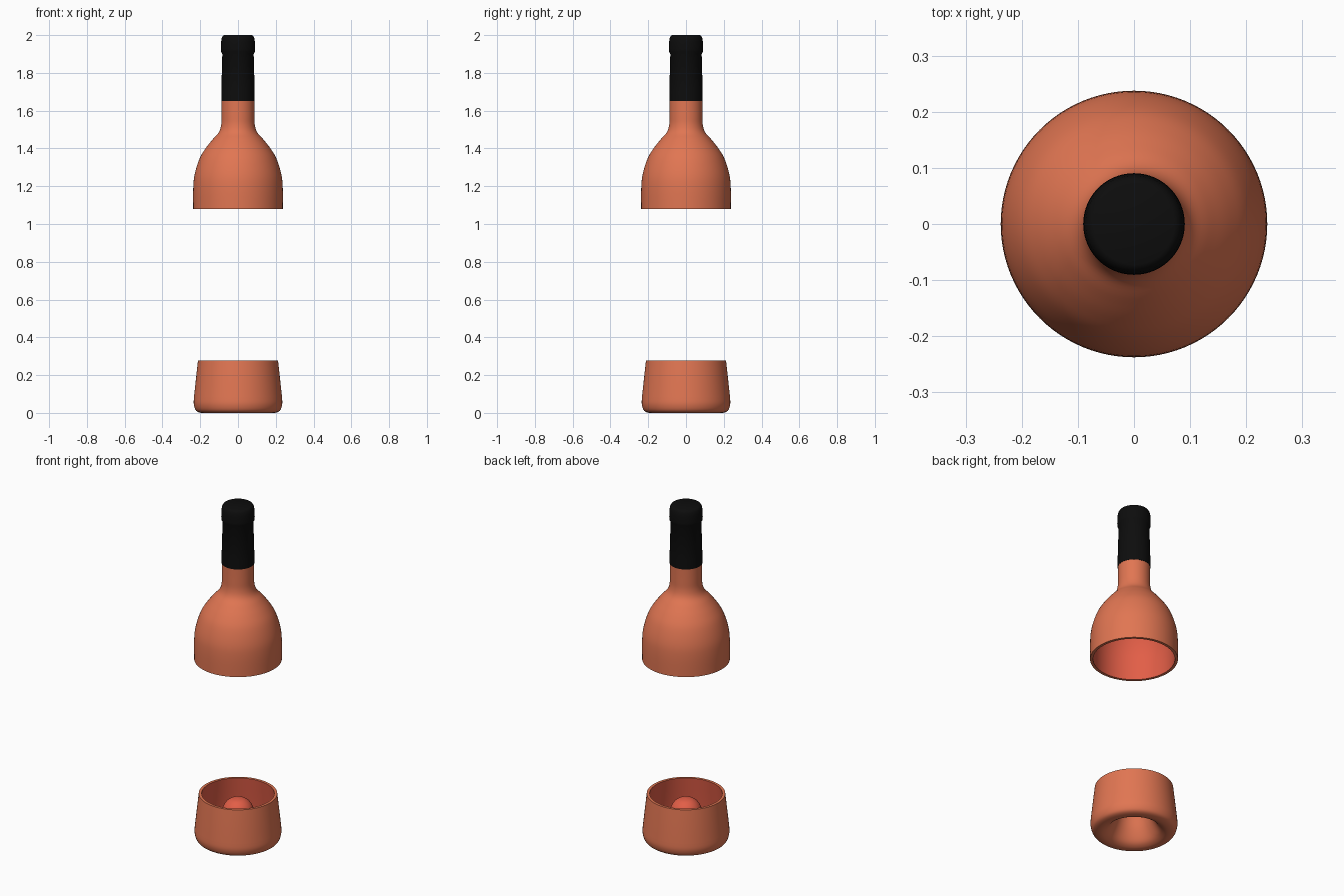
import bpy, math

if "Cube" in bpy.data.objects:
    bpy.data.objects.remove(bpy.data.objects["Cube"])

SEG = 96


def material(name, rgb):
    m = bpy.data.materials.new(name)
    m.diffuse_color = (*rgb, 1)
    m.use_nodes = True
    m.node_tree.nodes["Principled BSDF"].inputs["Base Color"].default_value = m.diffuse_color
    return m


GLASS = material("orange glass", (0.75, 0.18, 0.085))
INNER = material("red inside", (0.76, 0.112, 0.063))
BLACK = material("black foil", (0.004, 0.004, 0.004))


def curve(pts, steps=5):
    """Smooth a (radius, z) profile with a Catmull-Rom spline."""
    out = []
    p = [pts[0]] + pts + [pts[-1]]
    for a, b, c, d in zip(p, p[1:], p[2:], p[3:]):
        for i in range(steps):
            t = i / steps
            out.append(tuple(
                0.5 * (2 * b[k] + (c[k] - a[k]) * t
                       + (2 * a[k] - 5 * b[k] + 4 * c[k] - d[k]) * t * t
                       + (3 * b[k] - a[k] - 3 * c[k] + d[k]) * t ** 3)
                for k in (0, 1)))
    return out + [pts[-1]]


def lathe(name, profile, mat):
    """Turn a profile listed so that its outside lies to the right of travel."""
    verts, rings, faces = [], [], []
    for r, z in profile:
        if r < 1e-4:
            rings.append([len(verts)] * SEG)
            verts.append((0, 0, z))
        else:
            rings.append(list(range(len(verts), len(verts) + SEG)))
            verts += [(r * math.cos(2 * math.pi * i / SEG),
                       r * math.sin(2 * math.pi * i / SEG), z) for i in range(SEG)]
    for lo, hi in zip(rings, rings[1:]):
        for i in range(SEG):
            j = (i + 1) % SEG
            face = list(dict.fromkeys((lo[i], lo[j], hi[j], hi[i])))
            if len(face) > 2:
                faces.append(face)
    me = bpy.data.meshes.new(name)
    me.from_pydata(verts, [], faces)
    me.materials.append(mat)
    ob = bpy.data.objects.new(name, me)
    bpy.context.collection.objects.link(ob)
    bpy.context.view_layer.objects.active = ob
    ob.select_set(True)
    bpy.ops.object.shade_smooth_by_angle(angle=math.radians(35))
    ob.select_set(False)
    return ob


T = 0.016  # wall thickness

# Upper bottle: straight body, round shoulder, flare into the neck
shoulder = curve([(0.237, 1.08), (0.237, 1.19), (0.229, 1.265), (0.204, 1.345),
                  (0.172, 1.40), (0.134, 1.448), (0.102, 1.485), (0.089, 1.525),
                  (0.087, 1.58), (0.087, 1.67)])
lathe("upper_glass", [(0.237 - T, 1.08)] + shoulder, GLASS)
lining = [(r - T, z) for r, z in shoulder]
lathe("upper_lining", [(0, 1.67)] + lining[::-1], INNER)

# Base: punt underneath, rounded foot, wall tapering in towards the top
punt = curve([(0, 0.232), (0.035, 0.224), (0.062, 0.195), (0.082, 0.145),
              (0.105, 0.08), (0.135, 0.025), (0.165, 0.003), (0.195, 0.0),
              (0.222, 0.012), (0.234, 0.045), (0.233, 0.085)])
lathe("base_glass", punt + [(0.212, 0.277), (0.212 - T, 0.277)], GLASS)
floor = curve([(0.212 - T, 0.277), (0.217, 0.085), (0.212, 0.04), (0.19, 0.02),
               (0.165, 0.025), (0.14, 0.05), (0.115, 0.10), (0.095, 0.155),
               (0.073, 0.212), (0.04, 0.242), (0, 0.25)])
lathe("base_lining", floor, INNER)

# Foil cap with a raised lip and rounded top
lathe("foil_cap", [(0.08, 1.652), (0.0885, 1.652), (0.0885, 1.70), (0.083, 1.90),
                   (0.0895, 1.912), (0.0905, 1.925), (0.0895, 1.965),
                   (0.086, 1.985), (0.080, 1.996), (0.072, 2.0), (0, 2.0)], BLACK)
